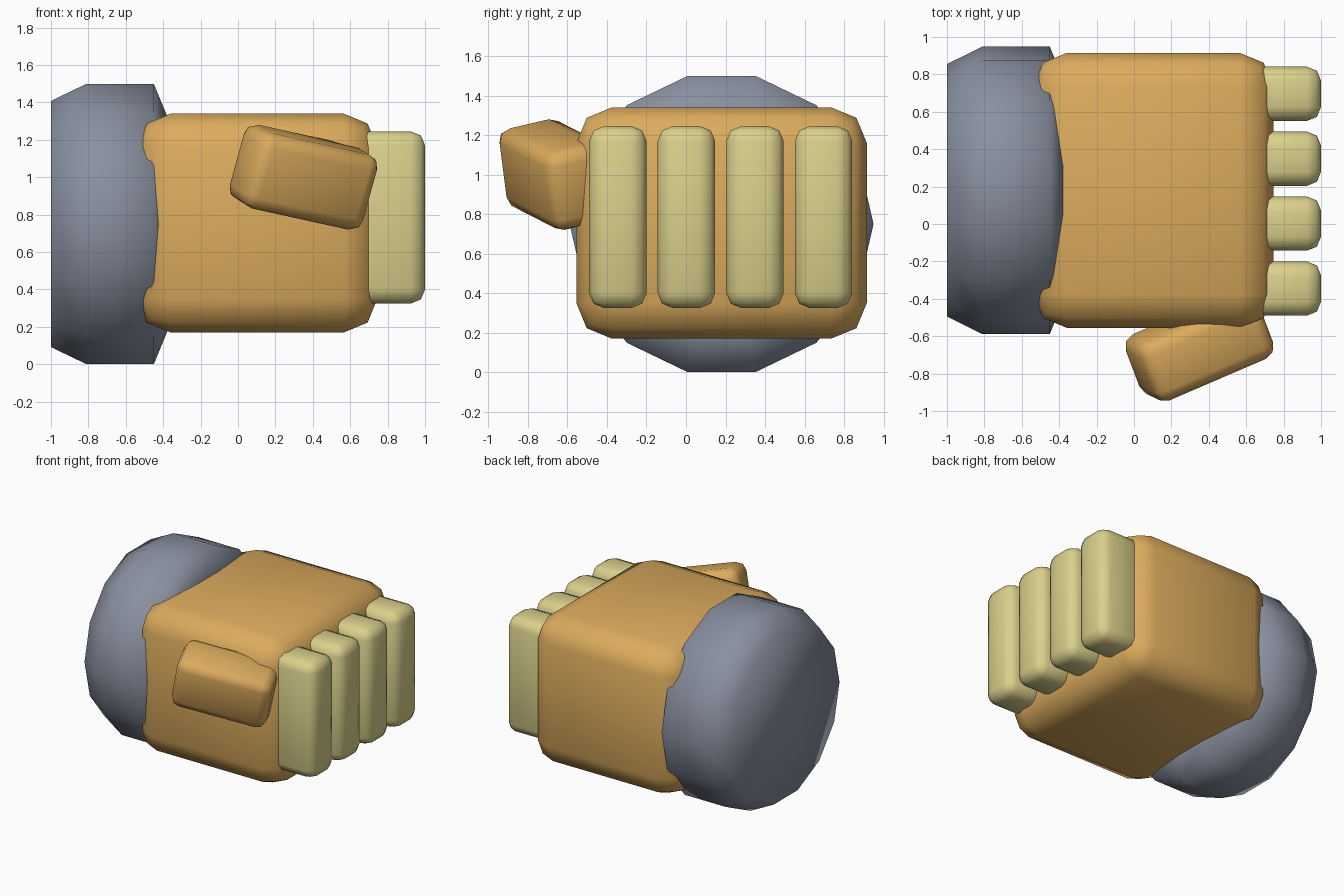
import bpy, bmesh, math
from mathutils import Matrix, Vector

old = bpy.data.objects.get("Cube")
if old:
    bpy.data.objects.remove(old, do_unlink=True)


def material(name, rgb):
    m = bpy.data.materials.new(name)
    m.use_nodes = True
    m.diffuse_color = (*rgb, 1)
    m.node_tree.nodes["Principled BSDF"].inputs["Base Color"].default_value = (*rgb, 1)
    return m


ORANGE = material("warm orange", (0.72, 0.41, 0.11))
CREAM = material("pale yellow", (0.70, 0.63, 0.26))
GREY = material("slate grey", (0.25, 0.28, 0.35))


def make_object(name, bm, mat):
    bmesh.ops.recalc_face_normals(bm, faces=bm.faces)
    for f in bm.faces:
        f.smooth = True
    mesh = bpy.data.meshes.new(name)
    bm.to_mesh(mesh)
    bm.free()
    mesh.materials.append(mat)
    ob = bpy.data.objects.new(name, mesh)
    bpy.context.collection.objects.link(ob)
    return ob


def rounded_box(name, size, centre, radius, mat, rotation=Matrix.Identity(3)):
    bm = bmesh.new()
    bmesh.ops.create_cube(bm, size=1)
    bmesh.ops.scale(bm, vec=size, verts=bm.verts)
    ob = make_object(name, bm, mat)
    ob.matrix_world = Matrix.Translation(centre) @ rotation.to_4x4()
    bevel = ob.modifiers.new("rounding", "BEVEL")
    bevel.width = radius
    bevel.segments = 2
    bevel.limit_method = "NONE"
    return ob


# Cuff: fourteen-sided barrel lofted along x
SIDES = 14
bm = bmesh.new()
rings = []
for x, r in ((-1, 0.675), (-0.81, 0.769), (-0.45, 0.769), (-0.37, 0.57)):
    angles = [2 * math.pi * i / SIDES for i in range(SIDES)]
    rings.append([bm.verts.new((x, 0.18 + r * math.cos(a), 0.75 + r * math.sin(a)))
                  for a in angles])
for a, b in zip(rings, rings[1:]):
    for i in range(SIDES):
        j = (i + 1) % SIDES
        bm.faces.new((a[i], a[j], b[j], b[i]))
bm.faces.new(rings[0])
bm.faces.new(rings[-1])
make_object("cuff", bm, GREY)

# Palm block
rounded_box("palm", (1.285, 1.47, 1.17), (0.103, 0.18, 0.755), 0.18, ORANGE)

# Four folded fingers
for i in range(4):
    rounded_box(f"finger_{i + 1}", (0.38, 0.29, 0.92),
                (0.81, -0.345 + 0.347 * i, 0.785), 0.075, CREAM)

# Thumb, slanting across the front of the palm
along = Vector((0.90, 0.387, -0.198)).normalized()
up = Vector((0.259, -0.125, 0.958))
up = (up - along * up.dot(along)).normalized()
turn = Matrix((along, up.cross(along), up)).transposed()
rounded_box("thumb", (0.71, 0.35, 0.42), (0.35, -0.655, 1.0), 0.07, ORANGE, turn)
